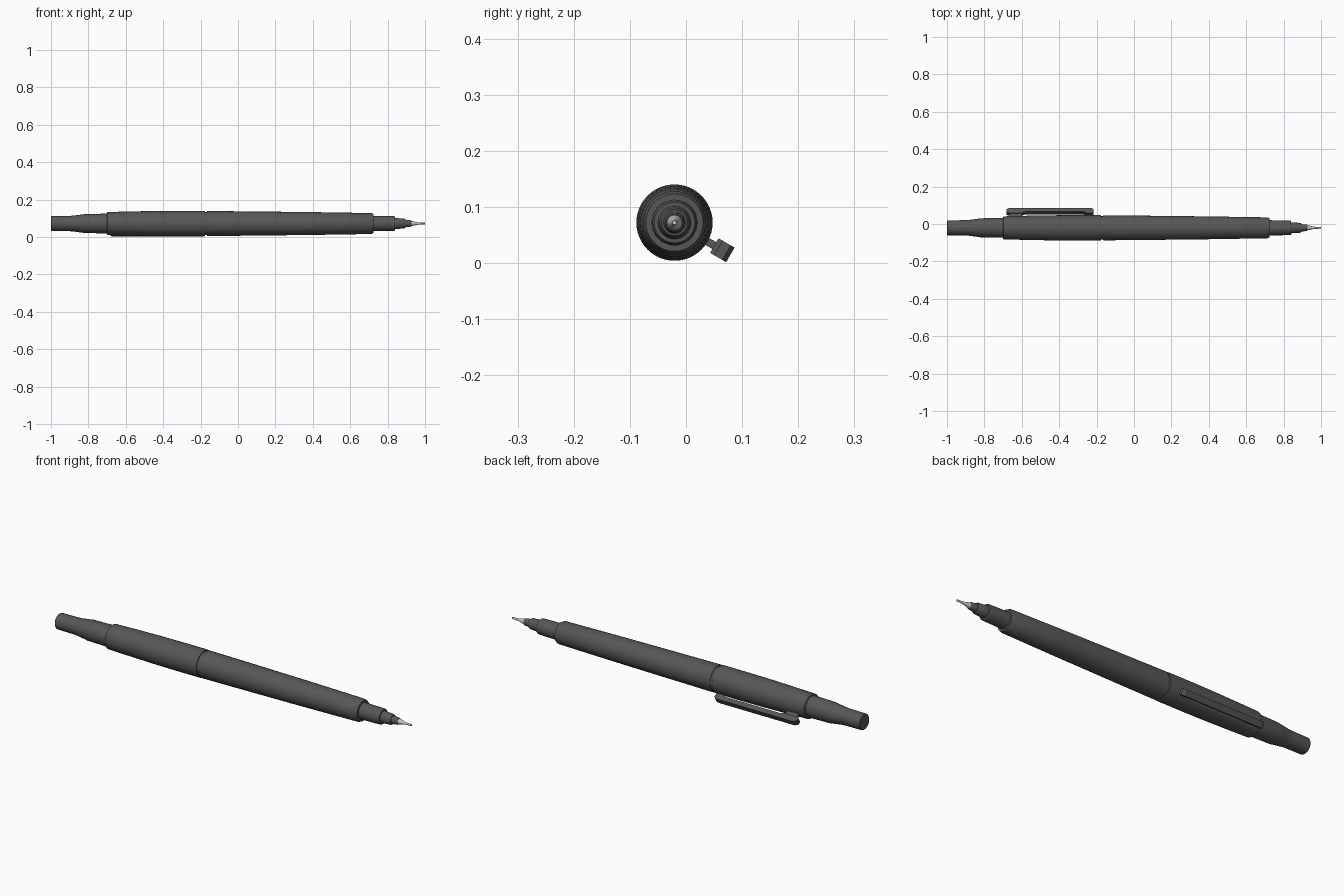
import bpy, bmesh, math
from mathutils import Matrix, Vector

if "Cube" in bpy.data.objects:
    bpy.data.objects.remove(bpy.data.objects["Cube"])

AXIS = Vector((0, -0.0205, 0.072))   # centre line of the pencil


def material(name, c):
    m = bpy.data.materials.new(name)
    m.diffuse_color = (*c, 1)
    m.use_nodes = True
    m.node_tree.nodes["Principled BSDF"].inputs["Base Color"].default_value = m.diffuse_color
    return m


dark = material("dark grey", (0.095, 0.095, 0.095))
steel = material("light steel", (0.55, 0.55, 0.55))


def finish(name, bm, mat):
    bmesh.ops.recalc_face_normals(bm, faces=bm.faces)
    me = bpy.data.meshes.new(name)
    bm.to_mesh(me)
    bm.free()
    me.materials.append(mat)
    ob = bpy.data.objects.new(name, me)
    bpy.context.collection.objects.link(ob)
    bpy.ops.object.select_all(action='DESELECT')
    ob.select_set(True)
    bpy.context.view_layer.objects.active = ob
    bpy.ops.object.shade_smooth_by_angle(angle=math.radians(25))
    return ob


def lathe(name, profile, mat, n=48):
    """Turn (x, radius) points around the pencil axis, with closed ends."""
    bm = bmesh.new()
    rings = []
    for x, r in profile:
        angles = [2 * math.pi * i / n for i in range(n)]
        rings.append([bm.verts.new(AXIS + Vector((x, r * math.cos(a), r * math.sin(a)))) for a in angles])
    for a, b in zip(rings, rings[1:]):
        for i in range(n):
            j = (i + 1) % n
            bm.faces.new((a[i], a[j], b[j], b[i]))
    bm.faces.new(rings[0])
    bm.faces.new(rings[-1])
    return finish(name, bm, mat)


def clip_part(name, outline, width, bevel):
    """Extrude an (x, radius) outline sideways, then turn it to the clip angle."""
    bm = bmesh.new()
    f = bm.faces.new([bm.verts.new((x, r, -width / 2)) for x, r in outline])
    ext = bmesh.ops.extrude_face_region(bm, geom=[f])
    bmesh.ops.translate(bm, vec=(0, 0, width),
                        verts=[v for v in ext["geom"] if isinstance(v, bmesh.types.BMVert)])
    if bevel:
        bmesh.ops.bevel(bm, geom=bm.edges[:], offset=bevel, segments=1, affect='EDGES')
    bm.transform(Matrix.Translation(AXIS) @ Matrix.Rotation(math.radians(-30), 4, 'X'))
    return finish(name, bm, dark)


# push button and collar at the back end
lathe("push_button", [(-1, 0.036), (-0.996, 0.04), (-0.88, 0.041)], dark)
lathe("button_collar", [(-0.90, 0.041), (-0.885, 0.042), (-0.83, 0.049), (-0.82, 0.051), (-0.69, 0.053)], dark)

# upper and lower barrel, with a narrow groove between
lathe("upper_barrel", [(-0.70, 0.057), (-0.697, 0.0615), (-0.58, 0.0645), (-0.45, 0.067), (-0.32, 0.068),
                       (-0.18, 0.068), (-0.177, 0.066)], dark)
lathe("groove_ring", [(-0.18, 0.062), (-0.162, 0.062)], dark)
lathe("lower_barrel", [(-0.166, 0.065), (-0.163, 0.067), (0.1, 0.0645), (0.4, 0.061), (0.713, 0.056),
                       (0.725, 0.051)], dark)

# stepped nose
lathe("nose_sleeve", [(0.71, 0.041), (0.835, 0.039), (0.84, 0.036)], dark)
lathe("nose_cone", [(0.83, 0.030), (0.888, 0.0265), (0.895, 0.023)], dark)
lathe("nose_tip", [(0.885, 0.020), (0.922, 0.0175), (0.927, 0.015)], dark)
lathe("lead_pipe", [(0.92, 0.0145), (0.934, 0.0125), (0.955, 0.0075), (0.97, 0.0055), (0.998, 0.0045),
                    (1.0, 0.0035)], steel, 16)

# pocket clip with its mounting arm
clip_part("clip_bar", [(-0.683, 0.090), (-0.683, 0.105), (-0.668, 0.115), (-0.23, 0.115), (-0.216, 0.107),
                       (-0.216, 0.090), (-0.225, 0.082), (-0.25, 0.082), (-0.27, 0.091), (-0.58, 0.091),
                       (-0.60, 0.084), (-0.67, 0.084)], 0.030, 0.0)
clip_part("clip_arm", [(-0.665, 0.05), (-0.665, 0.09), (-0.60, 0.09), (-0.60, 0.05)], 0.014, 0.0)
